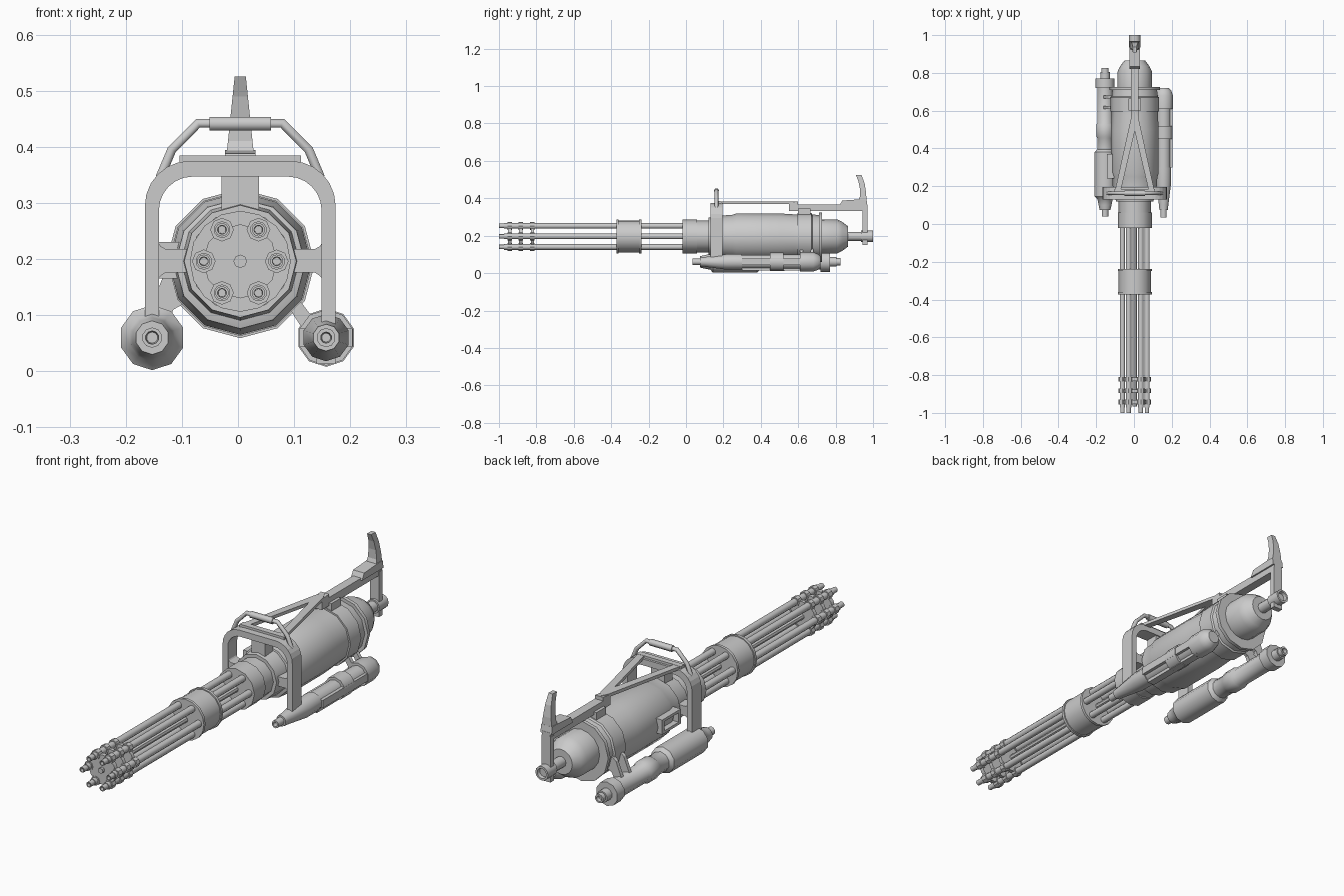
import bpy, bmesh
from math import sin, cos, pi, radians
from mathutils import Vector

CX, CZ = 0.004, 0.196


def finish(name, bm, smooth=True):
    bmesh.ops.recalc_face_normals(bm, faces=bm.faces)
    me = bpy.data.meshes.new(name)
    bm.to_mesh(me)
    bm.free()
    ob = bpy.data.objects.new(name, me)
    bpy.context.collection.objects.link(ob)
    if smooth:
        bpy.ops.object.select_all(action='DESELECT')
        ob.select_set(True)
        bpy.context.view_layer.objects.active = ob
        bpy.ops.object.shade_smooth_by_angle(angle=radians(40))
    return ob


def lathe(name, prof, x=CX, z=CZ, n=12):
    """Revolve (y, radius) pairs around an axis parallel to y."""
    bm = bmesh.new()
    rings = [[bm.verts.new((x + r * sin(2 * pi * i / n), y, z + r * cos(2 * pi * i / n)))
              for i in range(n)] for y, r in prof]
    for a, b in zip(rings, rings[1:]):
        for i in range(n):
            j = (i + 1) % n
            bm.faces.new((a[i], a[j], b[j], b[i]))
    bm.faces.new(rings[0])
    bm.faces.new(rings[-1])
    return finish(name, bm)


def prism(name, pts, axis, a, b):
    """Extrude a 2D outline along an axis from a to b."""
    put = {'x': lambda p, t: (t, p[0], p[1]), 'y': lambda p, t: (p[0], t, p[1]),
           'z': lambda p, t: (p[0], p[1], t)}[axis]
    bm = bmesh.new()
    lo = [bm.verts.new(put(p, a)) for p in pts]
    hi = [bm.verts.new(put(p, b)) for p in pts]
    bm.faces.new(lo)
    bm.faces.new(hi)
    for i in range(len(pts)):
        j = (i + 1) % len(pts)
        bm.faces.new((lo[i], lo[j], hi[j], hi[i]))
    return finish(name, bm, False)


def box(name, x0, x1, y0, y1, z0, z1):
    return prism(name, [(x0, y0), (x1, y0), (x1, y1), (x0, y1)], 'z', z0, z1)


def tube_path(name, pts, r):
    """Six-sided bar along a polyline."""
    cu = bpy.data.curves.new(name, 'CURVE')
    cu.dimensions = '3D'
    cu.bevel_depth, cu.bevel_resolution, cu.use_fill_caps = r, 1, True
    sp = cu.splines.new('POLY')
    sp.points.add(len(pts) - 1)
    for p, co in zip(sp.points, pts):
        p.co = (*co, 1)
    ob = bpy.data.objects.new(name, cu)
    bpy.context.collection.objects.link(ob)
    bpy.ops.object.select_all(action='DESELECT')
    ob.select_set(True)
    bpy.context.view_layer.objects.active = ob
    bpy.ops.object.convert(target='MESH')


# Six rotating barrels with bored muzzles and clamp collars
collars = ((-0.955, -0.93), (-0.895, -0.872), (-0.833, -0.81))
for k in range(6):
    a = k * pi / 3
    bx, bz = CX + 0.065 * cos(a), CZ + 0.065 * sin(a)
    lathe(f"barrel_{k}", [(-0.975, 0.007), (-1.0, 0.008), (-1.0, 0.012), (-0.972, 0.012),
                          (-0.972, 0.015), (0.0, 0.015)], bx, bz, 10)
    for m, (y0, y1) in enumerate(collars):
        lathe(f"barrel_collar_{k}_{m}", [(y0, 0.021), (y1, 0.021)], bx, bz, 8)
for m, (y0, y1) in enumerate(collars):
    lathe(f"clamp_disc_{m}", [(y0 + .003, 0.066), (y1 - .003, 0.066)])
lathe("center_rod", [(-0.965, 0.012), (0.0, 0.012)], n=8)

# Middle barrel clamp
lathe("barrel_clamp", [(-0.372, 0.084), (-0.372, 0.09), (-0.36, 0.09), (-0.36, 0.085),
                       (-0.25, 0.085), (-0.25, 0.09), (-0.238, 0.09), (-0.238, 0.084)], n=16)

# Motor housing, stepped drum and rear dome
lathe("front_housing", [(-0.02, 0.08), (-0.02, 0.09), (0.06, 0.09), (0.06, 0.085),
                        (0.12, 0.085), (0.12, 0.1), (0.2, 0.106)])
lathe("main_body", [(0.19, 0.1), (0.195, 0.116), (0.25, 0.12), (0.27, 0.127), (0.5, 0.127),
                    (0.58, 0.122), (0.595, 0.122), (0.595, 0.129), (0.67, 0.129),
                    (0.675, 0.122), (0.71, 0.118), (0.71, 0.133), (0.726, 0.133),
                    (0.726, 0.09)], z=0.192)
lathe("rear_dome", [(0.72, 0.091), (0.81, 0.09), (0.835, 0.078), (0.865, 0.055), (0.865, 0.02)], n=16)
lathe("rear_shaft", [(0.86, 0.024), (0.935, 0.024), (0.935, 0.031), (1.0, 0.031),
                     (1.0, 0.022), (0.985, 0.02)], n=12)


# Carrying arch with rounded corners
def half_arch(w, top, rad):
    return [(CX + w - rad + rad * cos(a * pi / 12), top - rad + rad * sin(a * pi / 12)) for a in range(7)]


def full(w, top, rad):
    h = half_arch(w, top, rad)
    return [(CX + w, 0.085)] + h + [(2 * CX - x, z) for x, z in reversed(h)] + [(CX - w, 0.085)]


prism("carry_arch", full(0.17, 0.375, 0.08) + full(0.145, 0.347, 0.06)[::-1], 'y', 0.13, 0.195)

# Side arms from arch to body, flared at the legs
for s, nm in ((-1, "left"), (1, "right")):
    prism(f"{nm}_arch_arm", [(CX + s * x, z) for x, z in
          ((0.08, 0.218), (0.133, 0.218), (0.142, 0.223), (0.15, 0.235), (0.15, 0.16),
           (0.142, 0.17), (0.133, 0.176), (0.08, 0.176))], 'y', 0.135, 0.19)
box("arch_support_block", CX - 0.033, CX + 0.033, 0.135, 0.19, 0.28, 0.352)

# Bent top handle with a thicker grip
hy = 0.163
side = [(0.143, 0.345), (0.122, 0.395), (0.075, 0.442)]
tube_path("top_handle", [(CX - x, hy, z) for x, z in side] + [(CX + x, hy, z) for x, z in side[::-1]], 0.0095)
tube_path("handle_grip", [(CX - 0.055, hy, 0.441), (CX + 0.055, hy, 0.441)], 0.014)

# V-shaped top brace running back to the spine
for s, nm in ((-1, "left"), (1, "right")):
    prism(f"{nm}_v_brace", [(CX + s * x, y) for x, y in
          ((0.108, 0.16), (0.078, 0.16), (0.0, 0.49), (0.0, 0.6), (0.02, 0.56))], 'z', 0.37, 0.384)
box("v_brace_crossbar", CX - 0.108, CX + 0.108, 0.16, 0.185, 0.371, 0.385)

# Spine, raised pad, stock plate and rear grip
prism("spine", [(0.55, 0.332), (0.55, 0.378), (0.6, 0.384), (0.6, 0.368), (0.97, 0.368), (0.97, 0.332)],
      'x', CX - 0.02, CX + 0.02)
prism("spine_pad", [(0.82, 0.36), (0.835, 0.388), (0.925, 0.394), (0.965, 0.394), (0.97, 0.36)],
      'x', CX - 0.027, CX + 0.027)
box("spine_foot", CX - 0.033, CX + 0.033, 0.6, 0.665, 0.3, 0.345)
box("stock_plate", CX - 0.022, CX + 0.022, 0.945, 0.97, 0.15, 0.35)
grip = prism("rear_grip", [(0.918, 0.38), (0.93, 0.41), (0.93, 0.45), (0.922, 0.49), (0.908, 0.525),
                           (0.938, 0.525), (0.955, 0.48), (0.963, 0.43), (0.965, 0.38)],
             'x', CX - 0.025, CX + 0.025)
for v in grip.data.vertices:
    v.co.x = CX + (v.co.x - CX) * (1 - 0.6 * (v.co.z - 0.38) / 0.145)

# Left canister
LX, RX, TZ = -0.153, 0.157, 0.06
lathe("left_canister", [(0.06, 0.01), (0.04, 0.012), (0.04, 0.018), (0.075, 0.018), (0.075, 0.03),
                        (0.1, 0.036), (0.13, 0.042), (0.145, 0.058), (0.38, 0.058), (0.395, 0.043),
                        (0.455, 0.043), (0.465, 0.049), (0.525, 0.049), (0.535, 0.042), (0.72, 0.042),
                        (0.72, 0.053), (0.77, 0.053), (0.77, 0.026), (0.805, 0.026), (0.805, 0.02),
                        (0.825, 0.02), (0.825, 0.012), (0.81, 0.01)], LX, TZ, 10)

# Right canister with rails over its recessed waist
lathe("right_canister", [(0.06, 0.008), (0.035, 0.01), (0.035, 0.017), (0.075, 0.017), (0.075, 0.024),
                         (0.1, 0.026), (0.22, 0.042), (0.3, 0.042), (0.3, 0.038), (0.45, 0.038),
                         (0.45, 0.05), (0.52, 0.05), (0.52, 0.04), (0.61, 0.04), (0.61, 0.052),
                         (0.68, 0.052), (0.705, 0.043), (0.72, 0.028)], RX, TZ, 10)
for s, nm in ((-1, "inner"), (1, "outer")):
    x0, x1 = sorted((RX + s * 0.03, RX + s * 0.047))
    box(f"right_canister_{nm}_rail", x0, x1, 0.3, 0.63, TZ - 0.017, TZ + 0.017)
box("right_canister_belly_rail", RX - 0.017, RX + 0.017, 0.3, 0.63, TZ - 0.047, TZ - 0.03)

# Rear brackets joining canisters to the body
for k, y in enumerate((0.61, 0.665)):
    prism(f"left_bracket_{k}", [(-0.165, 0.09), (-0.135, 0.165), (-0.09, 0.2), (-0.08, 0.13),
                                (-0.115, 0.11), (-0.128, 0.08)], 'y', y, y + 0.016)
    prism(f"right_bracket_{k}", [(0.145, 0.08), (0.1, 0.14), (0.08, 0.13), (0.125, 0.06)], 'y', y, y + 0.016)

# Open feed port on the left of the body
for nm, y0, y1, z0, z1 in (("top", 0.24, 0.37, 0.218, 0.23), ("bottom", 0.24, 0.37, 0.165, 0.177),
                           ("front", 0.24, 0.255, 0.17, 0.225), ("rear", 0.355, 0.37, 0.17, 0.225)):
    box(f"feed_port_{nm}", -0.143, -0.1, y0, y1, z0, z1)
